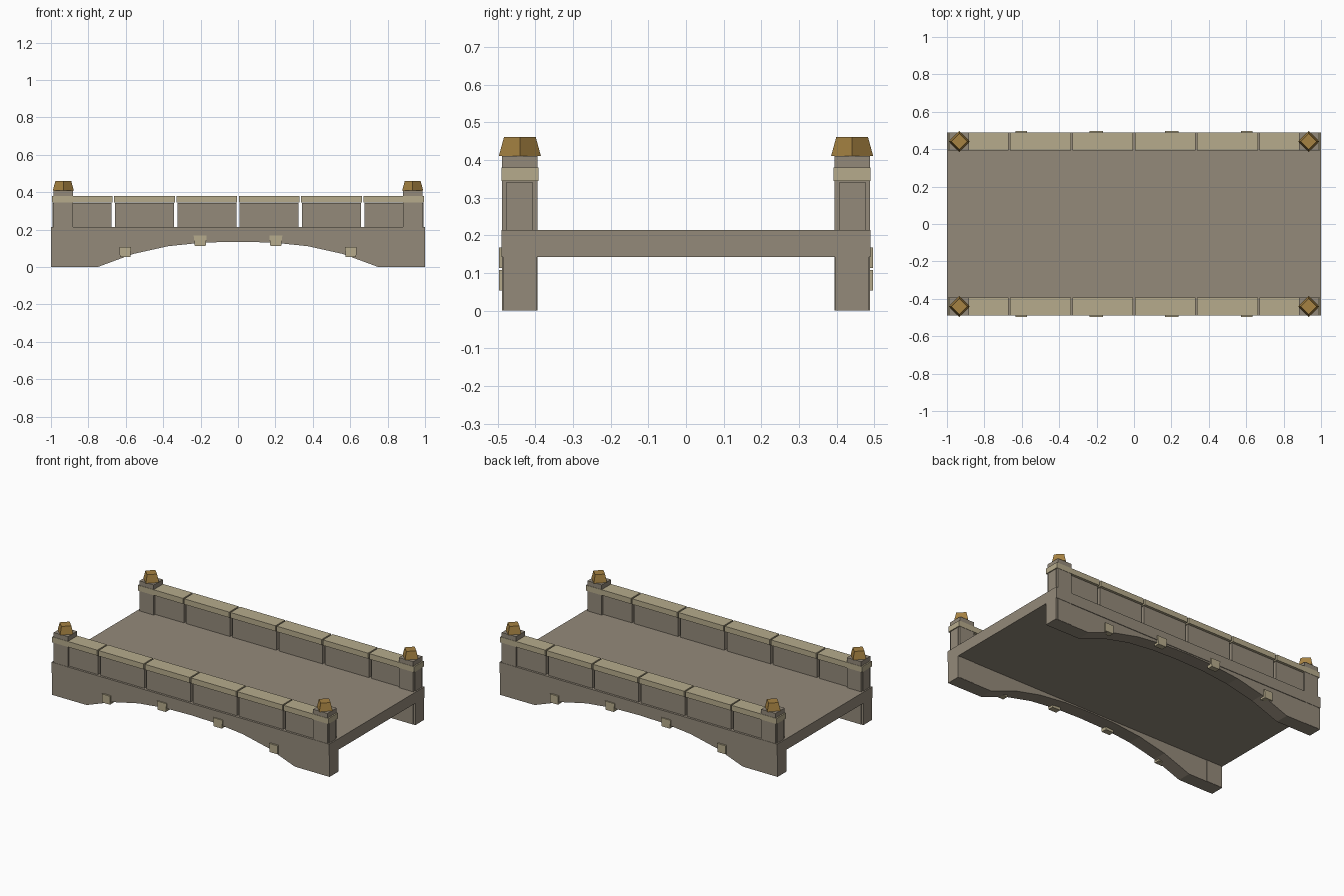
import bpy, bmesh, math

if "Cube" in bpy.data.objects:
    bpy.data.objects.remove(bpy.data.objects["Cube"])


def material(name, rgb):
    m = bpy.data.materials.new(name)
    m.diffuse_color = (*rgb, 1)
    m.use_nodes = True
    m.node_tree.nodes["Principled BSDF"].inputs["Base Color"].default_value = m.diffuse_color
    return m


STONE = material("grey_stone", (0.296, 0.254, 0.195))
TRIM = material("pale_trim_stone", (0.468, 0.407, 0.262))
GOLD = material("bronze_gold", (0.381, 0.225, 0.055))


def add_mesh(name, bm, mat):
    bmesh.ops.recalc_face_normals(bm, faces=bm.faces)
    me = bpy.data.meshes.new(name)
    bm.to_mesh(me)
    bm.free()
    me.materials.append(mat)
    ob = bpy.data.objects.new(name, me)
    bpy.context.collection.objects.link(ob)
    return ob


def extrude_profile(name, pts, y0, y1, mat):
    """Extrude an (x, z) outline from y0 to y1."""
    bm = bmesh.new()
    face = bm.faces.new([bm.verts.new((x, y0, z)) for x, z in pts])
    ext = bmesh.ops.extrude_face_region(bm, geom=[face])
    verts = [v for v in ext["geom"] if isinstance(v, bmesh.types.BMVert)]
    bmesh.ops.translate(bm, verts=verts, vec=(0, y1 - y0, 0))
    return add_mesh(name, bm, mat)


def box(name, x0, x1, y0, y1, z0, z1, mat):
    return extrude_profile(name, [(x0, z0), (x1, z0), (x1, z1), (x0, z1)], y0, y1, mat)


def cap(name, x, y, z0, z1, r0, r1):
    """Four-sided tapered finial, corners facing the axes."""
    bm = bmesh.new()
    rings = [[bm.verts.new((x + r * math.cos(i * math.pi / 2),
                            y + r * math.sin(i * math.pi / 2), z)) for i in range(4)]
             for r, z in ((r0, z0), (r1, z1))]
    for ring in rings:
        bm.faces.new(ring)
    for i in range(4):
        j = (i + 1) % 4
        bm.faces.new((rings[0][i], rings[0][j], rings[1][j], rings[1][i]))
    return add_mesh(name, bm, GOLD)


# Road deck
box("deck", -1, 1, -0.49, 0.49, 0.142, 0.214, STONE)

# Arch outline: flat feet joined by a faceted flattened curve
arch = [(-1, 0.2)]
arch += [(-1, 0)]
for i in range(-4, 5):
    arch.append((0.75 * i / 4, 0.135 * (1 - (abs(i) / 4) ** 2.5)))
arch += [(1, 0), (1, 0.2)]

for side, s in (("front", -1), ("back", 1)):
    # Arched side wall
    extrude_profile(f"{side}_arch_wall", arch, s * 0.396, s * 0.486, STONE)

    # Parapet panels with coping stones
    for i in range(6):
        x = (i - 2.5) / 3
        box(f"{side}_panel_{i}", x - 0.158, x + 0.158, s * 0.407, s * 0.476, 0.21, 0.342, STONE)
        box(f"{side}_coping_{i}", x - 0.162, x + 0.162, s * 0.392, s * 0.49, 0.344, 0.38, TRIM)

    # Accent stones along the arch
    for i, (x, z0, z1, top) in enumerate(((-0.603, 0.053, 0.108, 0.03), (-0.202, 0.113, 0.168, 0.035),
                                          (0.202, 0.113, 0.168, 0.035), (0.603, 0.053, 0.108, 0.03))):
        extrude_profile(f"{side}_arch_stone_{i}",
                        [(x - 0.029, z0), (x + 0.029, z0), (x + top, z1), (x - top, z1)],
                        s * 0.46, s * 0.497, TRIM)

    # Corner posts and caps
    for end, e in (("left", -1), ("right", 1)):
        box(f"{side}_{end}_post", e * 0.883, e * 0.986, s * 0.394, s * 0.488, 0.001, 0.41, STONE)
        cap(f"{side}_{end}_cap", e * 0.934, s * 0.441, 0.41, 0.461, 0.056, 0.042)
